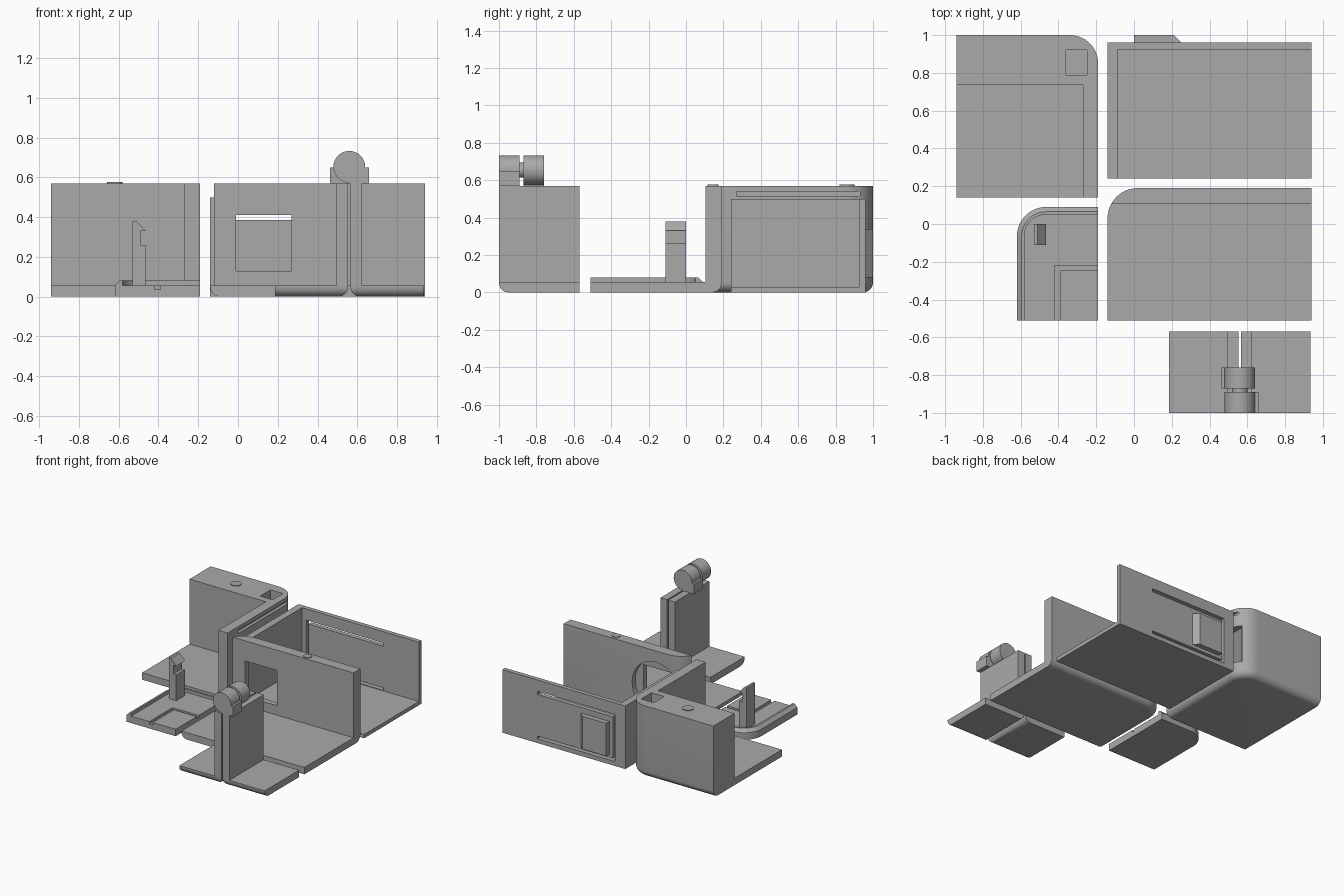
import bpy, bmesh, math
from mathutils import Vector, Matrix

if "Cube" in bpy.data.objects:
    bpy.data.objects.remove(bpy.data.objects["Cube"])

grey = bpy.data.materials.new("matte_grey")
grey.diffuse_color = (0.4, 0.4, 0.4, 1)
grey.use_nodes = True
grey.node_tree.nodes["Principled BSDF"].inputs["Base Color"].default_value = grey.diffuse_color


def finish(name, bm):
    bmesh.ops.recalc_face_normals(bm, faces=bm.faces)
    me = bpy.data.meshes.new(name)
    bm.to_mesh(me)
    bm.free()
    me.materials.append(grey)
    ob = bpy.data.objects.new(name, me)
    bpy.context.collection.objects.link(ob)
    return ob


def box_bm(x, y, z):
    bm = bmesh.new()
    bmesh.ops.create_cube(bm, size=1)
    for v in bm.verts:
        v.co = Vector([r[0] if c < 0 else r[1] for c, r in zip(v.co, (x, y, z))])
    return bm


def box(name, x, y, z):
    return finish(name, box_bm(x, y, z))


def flat_edges(bm, level, sharp):
    """Edges at one height, leaving out those on the sharp side planes."""
    def on(e, axis, value):
        return all(abs(v.co[axis] - value) < 1e-4 for v in e.verts)
    return [e for e in bm.edges if on(e, 2, level) and not any(on(e, a, s) for a, s in sharp)]


def shell(name, x, y, z, sharp, corner=None, radius=0.0, low=0.0, top=0.0):
    """Box with one round upright corner, rounded bottom rim or chamfered top rim."""
    bm = box_bm(x, y, z)
    if corner:
        edge = [e for e in bm.edges if all((v.co.xy - Vector(corner)).length < 1e-4 for v in e.verts)]
        bmesh.ops.bevel(bm, geom=edge, offset=radius, segments=14, profile=0.5, affect='EDGES')
    if low:
        bmesh.ops.bevel(bm, geom=flat_edges(bm, z[0], sharp), offset=low, segments=7,
                        profile=0.5, affect='EDGES')
    if top:
        bmesh.ops.bevel(bm, geom=flat_edges(bm, z[1], sharp), offset=top, segments=1, affect='EDGES')
    return finish(name, bm)


def cyl(name, centre, r, depth, axis='Z', seg=48):
    bm = bmesh.new()
    rot = Matrix.Rotation(math.pi / 2, 4, 'X') if axis == 'Y' else Matrix()
    bmesh.ops.create_cone(bm, cap_ends=True, segments=seg, radius1=r, radius2=r, depth=depth,
                          matrix=Matrix.Translation(centre) @ rot)
    return finish(name, bm)


def prism(name, pts, a, b, axis):
    """Extrude an outline along y (points are x, z) or z (points are x, y)."""
    bm = bmesh.new()
    rows = [[bm.verts.new((p, t, q) if axis == 'Y' else (p, q, t)) for p, q in pts] for t in (a, b)]
    n = len(pts)
    bm.faces.new(rows[0])
    bm.faces.new(rows[1])
    for i in range(n):
        j = (i + 1) % n
        bm.faces.new((rows[0][i], rows[0][j], rows[1][j], rows[1][i]))
    return finish(name, bm)


def cut(ob, cutter):
    m = ob.modifiers.new("cut", 'BOOLEAN')
    m.operation, m.solver, m.object = 'DIFFERENCE', 'EXACT', cutter
    bpy.context.view_layer.objects.active = ob
    bpy.ops.object.modifier_apply(modifier=m.name)
    bpy.data.objects.remove(cutter)


# Corner body: floor, thick back block and right wall
body = shell("corner_body", (-.94, -.19), (.14, 1), (0, .57), [(0, -.94), (1, .14)],
             (-.19, 1), .15, low=.055)
cut(body, box("c", (-1.1, -.27), (0, .735), (.055, 1)))
cut(body, box("c", (-.36, -.25), (.79, .92), (.11, 1)))      # shaft in the top
cut(body, box("c", (-.34, -.1), (.81, .95), (.12, .42)))     # latch window
cut(body, box("c", (-.215, -.1), (.27, .95), (.515, .54)))   # guide groove
cyl("body_button", (-.62, .86, .57), .04, .012)

# Latch panel: thin floor, left wall and back wall with a sprung tongue
panel = box("latch_panel", (-.14, .94), (.24, .96), (0, .5))
cut(panel, box("c", (-.085, 1.1), (.1, .925), (.03, 1)))
cut(panel, box("c", (-.05, .63), (.9, 1.1), (.385, .41)))
cut(panel, box("c", (-.05, .63), (.9, 1.1), (.035, .055)))
cut(panel, box("c", (-.05, -.03), (.9, 1.1), (.035, .41)))
prism("latch_catch", [(0, .95), (0, 1), (.21, 1), (.25, .96), (.25, .95)], .08, .34, 'Z')

# Window body: floor and back wall with a square opening in a round recess
win = shell("window_body", (-.14, .94), (-.51, .19), (0, .57), [(0, .94), (1, -.51)],
            (-.14, .19), .16, low=.05)
cut(win, box("c", (-1, 1.1), (-1, .105), (.055, 1)))
cut(win, box("c", (-.01, .27), (0, .4), (.13, .41)))
cut(win, cyl("c", (.13, .25, .27), .21, .2, 'Y', 64))
cyl("window_button", (.51, .145, .57), .03, .012)

# Hook tray: rim on two sides, shallow L groove and a snap hook
tray = shell("hook_tray", (-.62, -.19), (-.51, .09), (0, .08), [(0, -.19), (1, -.51)],
             (-.62, .09), .155, top=.025)
cut(tray, shell("c", (-.58, 0), (-.7, .05), (.055, .3), [], (-.58, .05), .115))
cut(tray, box("c", (-.42, -.39), (-.7, -.22), (.037, .2)))
cut(tray, box("c", (-.40, 0), (-.245, -.22), (.037, .2)))
prism("snap_hook", [(-.53, .05), (-.465, .05), (-.465, .26), (-.49, .26), (-.49, .33),
                    (-.465, .33), (-.51, .38), (-.53, .38)], -.11, 0, 'Y')

# Hinge: two mirrored angle plates with interlocking knuckles
for side, s, y in (("right", 1, (-1, -.89)), ("left", -1, (-.87, -.76))):
    def span(a, b):
        return tuple(sorted((.56 + s * a, .56 + s * b)))
    plate = shell("hinge_plate_" + side, span(.006, .375), (-1, -.57), (0, .57),
                  [(0, .56 + s * .375), (1, -.57)], low=.05)
    cut(plate, box("c", span(.064, .6), (-1.2, -.4), (.055, 1)))
    box("knuckle_bracket_" + side, span(0, .098), y, (.57, .65))
    cyl("knuckle_" + side, (.56, sum(y) / 2, .653), .08, y[1] - y[0], 'Y')
cyl("hinge_pin", (.56, -.88, .653), .04, .06, 'Y', 32)

# Smooth the curved faces, keep the edges sharp
bpy.ops.object.select_all(action='SELECT')
bpy.ops.object.shade_smooth_by_angle(angle=math.radians(30))
